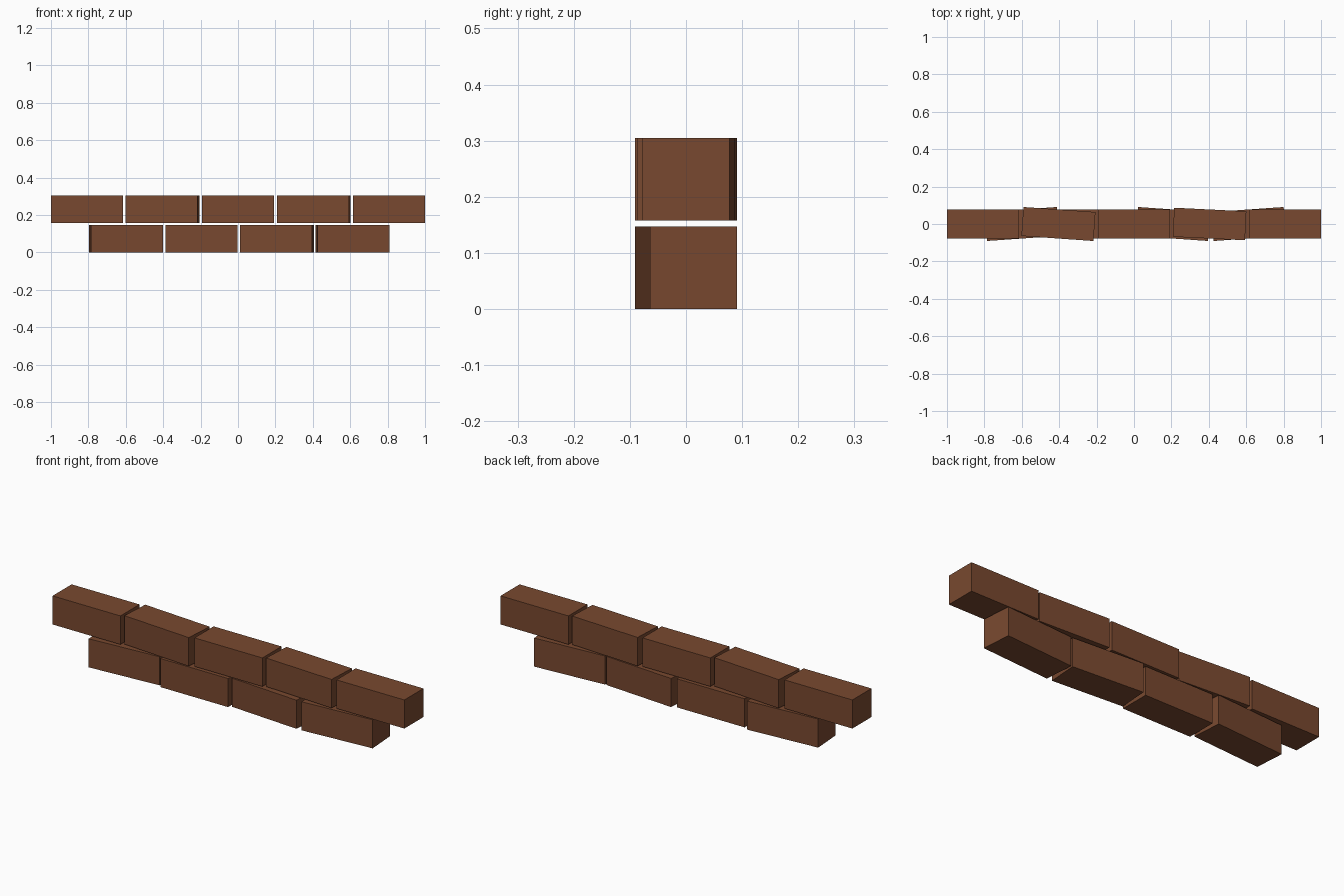
import bpy
from math import radians

default_cube = bpy.data.objects.get("Cube")
if default_cube:
    bpy.data.objects.remove(default_cube, do_unlink=True)

LENGTH, DEPTH, HEIGHT = 0.386, 0.155, 0.147
SPACING = 0.404

brick_brown = bpy.data.materials.new("brick_brown")
brick_brown.use_nodes = True
brown = (0.19, 0.066, 0.029, 1)
brick_brown.diffuse_color = brown
bsdf = brick_brown.node_tree.nodes["Principled BSDF"]
bsdf.inputs["Base Color"].default_value = brown
bsdf.inputs["Roughness"].default_value = 0.9


def add_brick(name, x, bottom, turn):
    """One sharp-edged brick, turned slightly about the vertical."""
    bpy.ops.mesh.primitive_cube_add(size=1, location=(x, 0, bottom + HEIGHT / 2),
                                    rotation=(0, 0, radians(turn)))
    brick = bpy.context.object
    brick.name = name
    brick.scale = (LENGTH, DEPTH, HEIGHT)
    brick.data.materials.append(brick_brown)


def add_course(name, centre, bottom, turns):
    """A row of evenly spaced bricks around the given centre."""
    start = centre - SPACING * (len(turns) - 1) / 2
    for i, turn in enumerate(turns):
        add_brick(f"{name}_brick_{i + 1}", start + i * SPACING, bottom, turn)


# Two staggered courses, with a few bricks knocked out of line
add_course("lower", 0.007, 0, (4, 0, -4, 4))
add_course("upper", 0, 0.158, (0, -4, 0, -2.8, 0))
